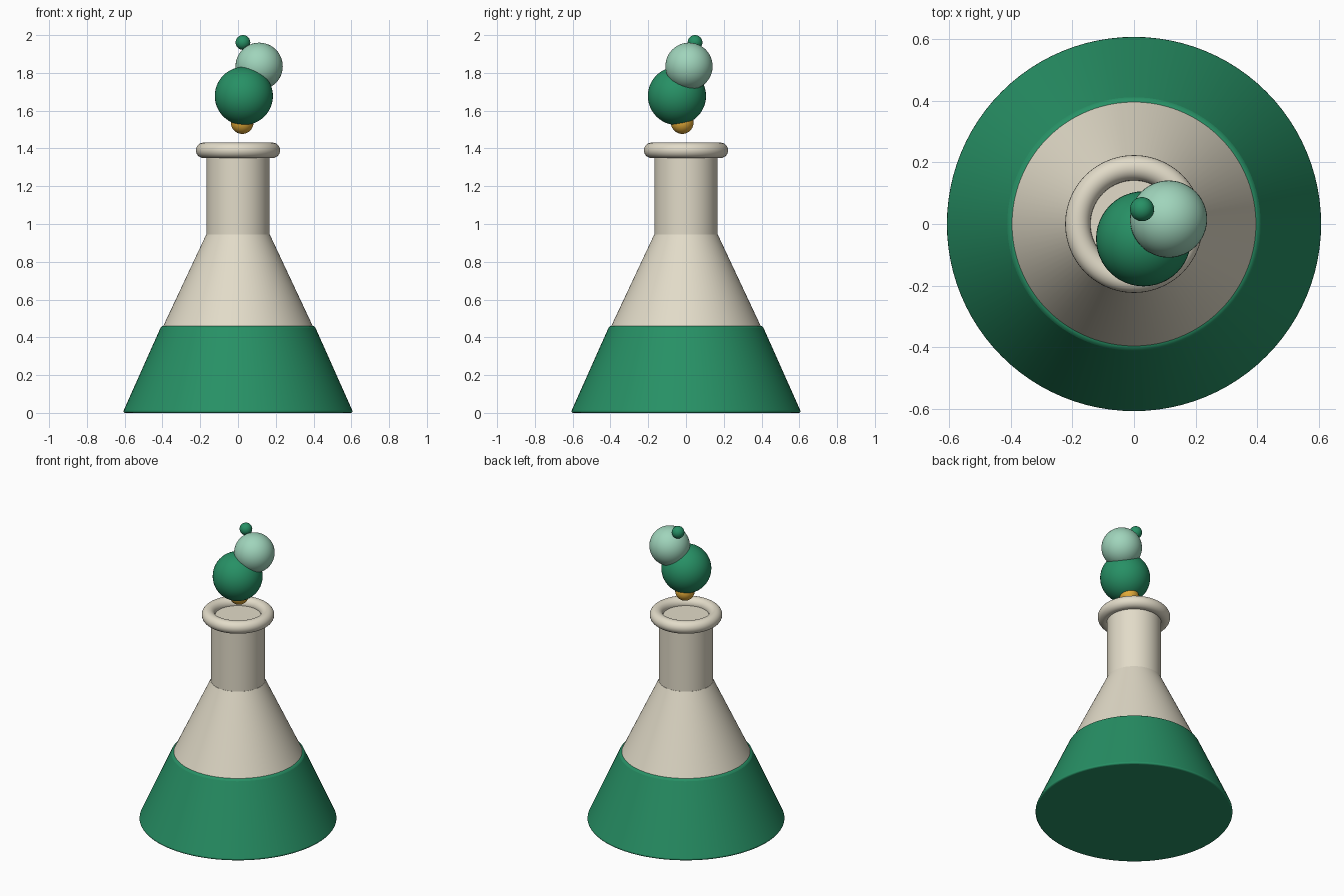
import bpy
from math import radians

if "Cube" in bpy.data.objects:
    bpy.data.objects.remove(bpy.data.objects["Cube"])


def material(name, rgb):
    m = bpy.data.materials.new(name)
    m.diffuse_color = (*rgb, 1)
    m.use_nodes = True
    m.node_tree.nodes["Principled BSDF"].inputs["Base Color"].default_value = m.diffuse_color
    return m


GLASS = material("glass_cream", (0.76, 0.71, 0.58))
GREEN = material("liquid_green", (0.02, 0.28, 0.13))
MINT = material("bubble_mint", (0.35, 0.66, 0.50))
GOLD = material("bubble_gold", (0.75, 0.40, 0.04))


def finish(name, mat, bevel=0):
    ob = bpy.context.object
    ob.name = name
    ob.data.materials.append(mat)
    if bevel:
        b = ob.modifiers.new("bevel", 'BEVEL')
        b.width, b.segments = bevel, 3
        b.limit_method, b.angle_limit = 'ANGLE', radians(40)
    bpy.ops.object.shade_smooth_by_angle(angle=radians(35))
    return ob


def frustum(name, r1, r2, z1, z2, mat, bevel=0):
    bpy.ops.mesh.primitive_cone_add(vertices=96, radius1=r1, radius2=r2,
                                    depth=z2 - z1, location=(0, 0, (z1 + z2) / 2))
    return finish(name, mat, bevel)


def bubble(name, loc, r, mat):
    bpy.ops.mesh.primitive_uv_sphere_add(segments=48, ring_count=24, radius=r, location=loc)
    return finish(name, mat)


# Flask: filled lower body, clear upper body, neck
frustum("liquid", 0.611, 0.405, 0.0, 0.462, GREEN, 0.014)
frustum("flask_shoulder", 0.398, 0.168, 0.455, 0.945, GLASS)
frustum("flask_neck", 0.167, 0.167, 0.94, 1.385, GLASS)

# Rolled lip
bpy.ops.mesh.primitive_torus_add(major_radius=0.182, minor_radius=0.041, major_segments=96,
                                 minor_segments=24, location=(0, 0, 1.39))
finish("flask_lip", GLASS)

# Bubbles rising from the mouth
bubble("bubble_gold", (0.022, -0.02, 1.537), 0.06, GOLD)
bubble("bubble_large", (0.031, -0.048, 1.678), 0.154, GREEN)
bubble("bubble_medium", (0.112, 0.016, 1.835), 0.125, MINT)
bubble("bubble_small", (0.026, 0.048, 1.961), 0.039, GREEN)
